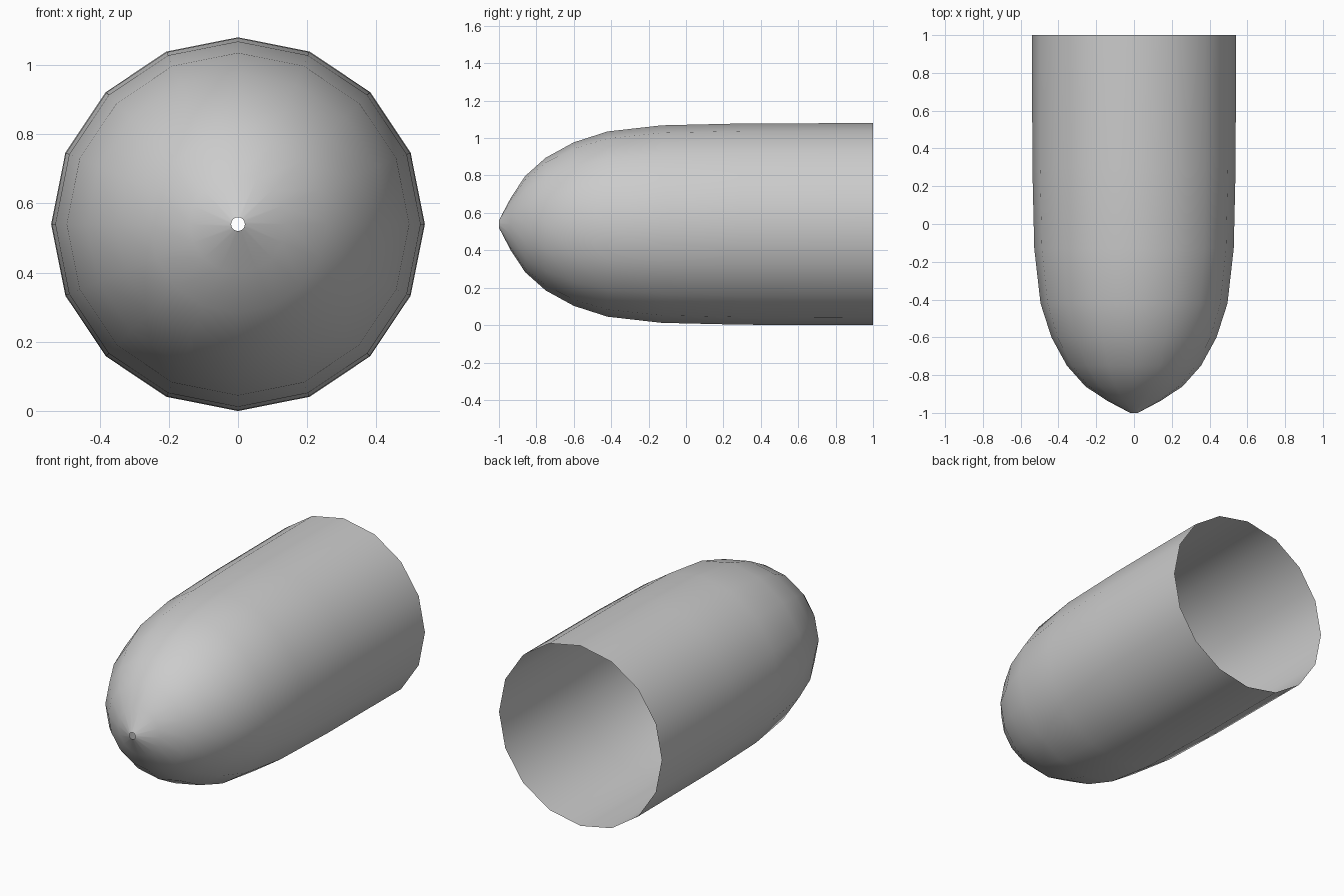
import bpy, bmesh
from math import sin, cos, pi

if "Cube" in bpy.data.objects:
    bpy.data.objects.remove(bpy.data.objects["Cube"])

SIDES = 16
CENTRE_Z = 0.54
# Shell profile from nose to open tail: (y, radius)
PROFILE = [(-1.0, 0.02), (-0.937, 0.14), (-0.86, 0.257), (-0.75, 0.355),
           (-0.6, 0.437), (-0.42, 0.495), (-0.13, 0.528), (0.3, 0.538), (1.0, 0.54)]


def lathe(name, profile):
    bm = bmesh.new()
    rings = [[bm.verts.new((r * sin(2 * pi * i / SIDES), y, CENTRE_Z + r * cos(2 * pi * i / SIDES)))
              for i in range(SIDES)] for y, r in profile]
    for a, b in zip(rings, rings[1:]):
        for i in range(SIDES):
            j = (i + 1) % SIDES
            face = bm.faces.new((a[i], a[j], b[j], b[i]))
            face.smooth = True
    # Normals point away from the axis
    for f in bm.faces:
        f.normal_update()
        c = f.calc_center_median()
        if f.normal.x * c.x + f.normal.z * (c.z - CENTRE_Z) < 0:
            f.normal_flip()
    mesh = bpy.data.meshes.new(name)
    bm.to_mesh(mesh)
    bm.free()
    obj = bpy.data.objects.new(name, mesh)
    bpy.context.collection.objects.link(obj)
    return obj


# Hollow rounded shell, open at the tail with a pinhole in the nose
lathe("nose_shell", PROFILE)
